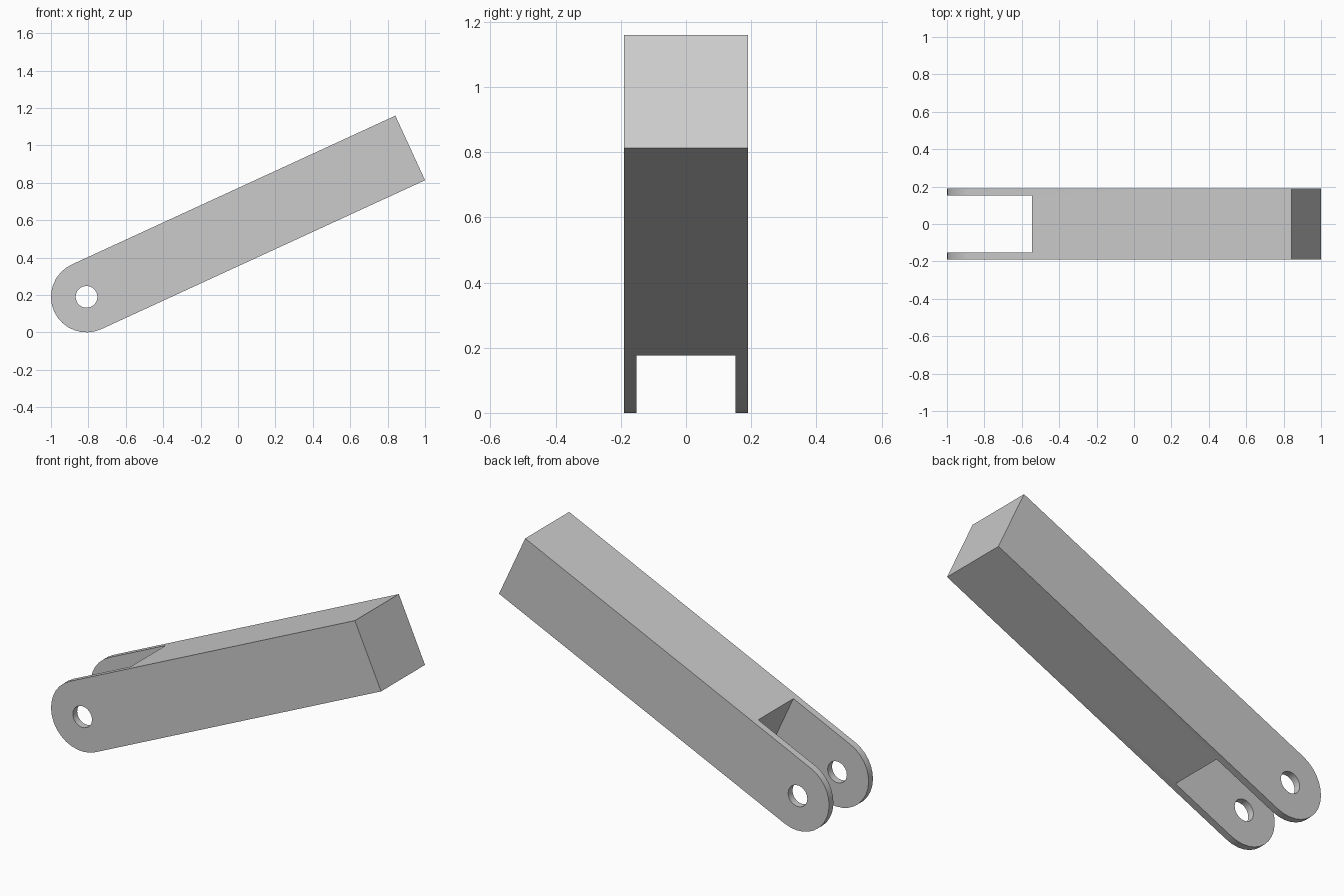
import bpy
import bmesh
from math import pi, sin, cos, radians
from mathutils import Matrix

cube = bpy.data.objects.get("Cube")
if cube:
    bpy.data.objects.remove(cube)

RADIUS = 0.19        # rounded end, also half the arm height and width
LENGTH = 1.905       # pivot to square end
SLOT_DEPTH = 0.38    # pivot to slot floor
SLOT_HALF = 0.152
HOLE = 0.058
PLACE = Matrix.Translation((-0.81, 0, RADIUS)) @ Matrix.Rotation(radians(-24.7), 4, 'Y')

grey = bpy.data.materials.new("plain grey")
grey.use_nodes = True
colour = (0.6, 0.6, 0.6, 1)
grey.diffuse_color = colour
grey.node_tree.nodes["Principled BSDF"].inputs["Base Color"].default_value = colour


def prism(name, outline, half_width):
    """Extrude an outline in the x-z plane symmetrically along y."""
    bm = bmesh.new()
    face = bm.faces.new([bm.verts.new((x, -half_width, z)) for x, z in outline])
    new = bmesh.ops.extrude_face_region(bm, geom=[face])["geom"]
    verts = [v for v in new if isinstance(v, bmesh.types.BMVert)]
    bmesh.ops.translate(bm, verts=verts, vec=(0, 2 * half_width, 0))
    bmesh.ops.recalc_face_normals(bm, faces=bm.faces)
    mesh = bpy.data.meshes.new(name)
    bm.to_mesh(mesh)
    bm.free()
    mesh.materials.append(grey)
    obj = bpy.data.objects.new(name, mesh)
    bpy.context.collection.objects.link(obj)
    obj.matrix_world = PLACE
    return obj


def arc(radius, start, sweep, steps):
    return [(radius * cos(start + sweep * i / steps), radius * sin(start + sweep * i / steps))
            for i in range(steps + 1)]


# Arm with one rounded end and one square end
arm = prism("forked_arm", arc(RADIUS, pi / 2, pi, 16) + [(LENGTH, -RADIUS), (LENGTH, RADIUS)], RADIUS)

# Slot between the fork cheeks, and the pin hole through both
slot = prism("slot_cutter", [(-1, -1), (SLOT_DEPTH, -1), (SLOT_DEPTH, 1), (-1, 1)], SLOT_HALF)
hole = prism("pin_hole_cutter", arc(HOLE, 0, 2 * pi, 32)[:-1], 1)

bpy.context.view_layer.update()
bpy.ops.object.select_all(action='DESELECT')
arm.select_set(True)
bpy.context.view_layer.objects.active = arm
for cutter in (slot, hole):
    cutter.hide_render = True
    mod = arm.modifiers.new(cutter.name, 'BOOLEAN')
    mod.operation = 'DIFFERENCE'
    mod.solver = 'EXACT'
    mod.object = cutter
    bpy.ops.object.modifier_apply(modifier=mod.name)
    bpy.data.objects.remove(cutter)

bpy.ops.object.shade_smooth_by_angle(angle=radians(30))
